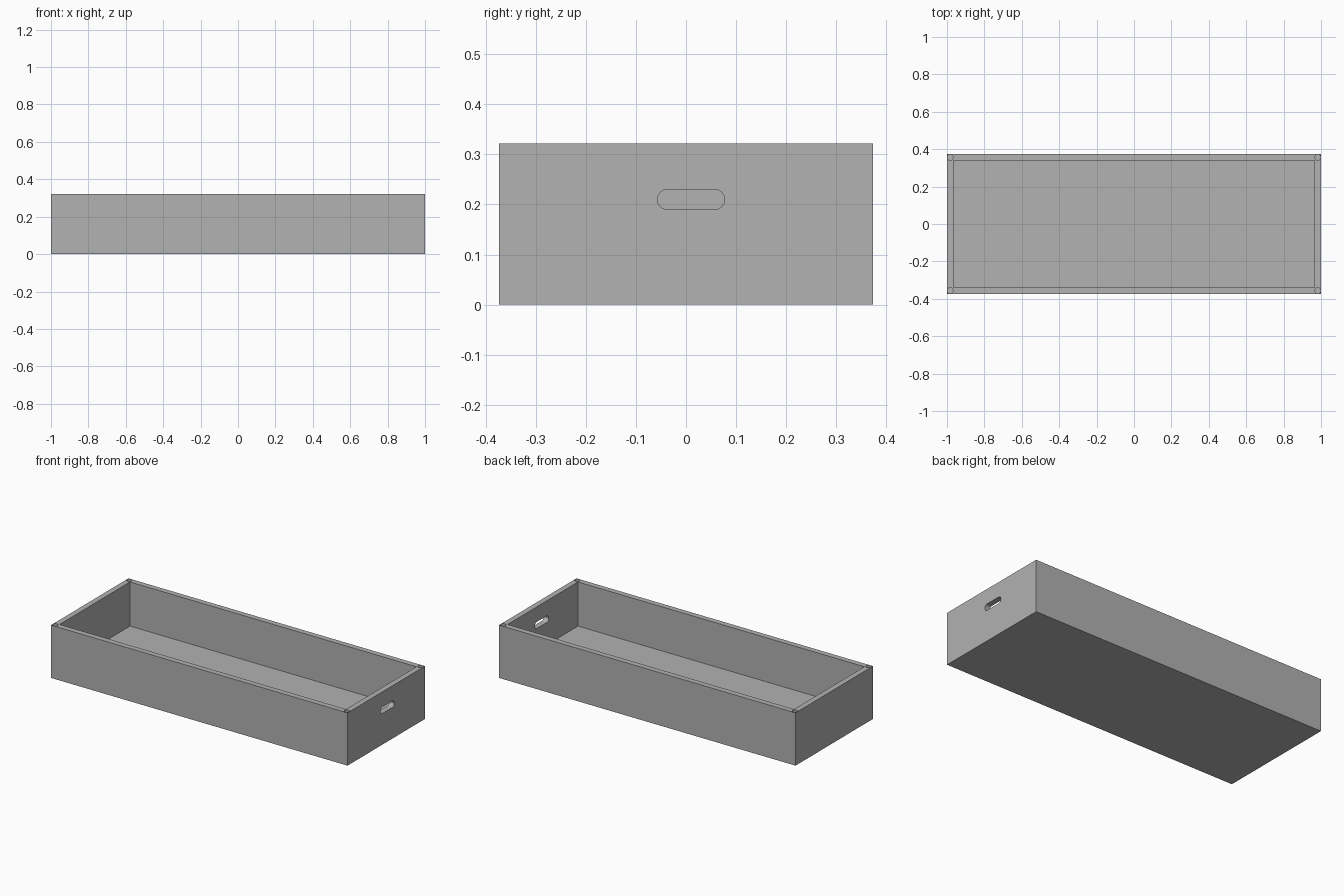
import bpy
import bmesh
import math
from mathutils import Matrix, Vector

old = bpy.data.objects.get("Cube")
if old:
    bpy.data.objects.remove(old, do_unlink=True)

LENGTH, WIDTH, HEIGHT = 2.0, 0.746, 0.322
WALL, FLOOR = 0.034, 0.053
HOLE_RADIUS, HOLE_DEPTH = 0.0155, 0.04

grey = bpy.data.materials.new("plain grey")
grey.use_nodes = True
colour = (0.445, 0.445, 0.445, 1)
grey.diffuse_color = colour
grey.node_tree.nodes["Principled BSDF"].inputs["Base Color"].default_value = colour


def finish(name, bm):
    mesh = bpy.data.meshes.new(name)
    bmesh.ops.recalc_face_normals(bm, faces=bm.faces)
    bm.to_mesh(mesh)
    bm.free()
    mesh.materials.append(grey)
    obj = bpy.data.objects.new(name, mesh)
    bpy.context.collection.objects.link(obj)
    return obj


def box(name, size, centre):
    bm = bmesh.new()
    bmesh.ops.create_cube(bm, size=1, matrix=Matrix.Translation(centre) @ Matrix.Diagonal((*size, 1)))
    return finish(name, bm)


def cylinder(name, radius, depth, centre):
    bm = bmesh.new()
    bmesh.ops.create_cone(bm, cap_ends=True, segments=32, radius1=radius, radius2=radius,
                          depth=depth, matrix=Matrix.Translation(centre))
    return finish(name, bm)


def slot(name, radius, half_straight, centre, depth):
    """Rounded slot running along y, extruded along x."""
    bm = bmesh.new()
    verts = []
    steps = 16
    for side, start in ((1, -math.pi / 2), (-1, math.pi / 2)):
        for i in range(steps + 1):
            a = start + math.pi * i / steps
            offset = Vector((-depth / 2, side * half_straight + radius * math.cos(a), radius * math.sin(a)))
            verts.append(bm.verts.new(Vector(centre) + offset))
    face = bm.faces.new(verts)
    new = bmesh.ops.extrude_face_region(bm, geom=[face])["geom"]
    bmesh.ops.translate(bm, vec=(depth, 0, 0), verts=[v for v in new if isinstance(v, bmesh.types.BMVert)])
    return finish(name, bm)


# Solid block for the tray
tray = box("tray", (LENGTH, WIDTH, HEIGHT), (0, 0, HEIGHT / 2))

# Cutters: open interior, one grip slot, four blind corner holes
cutters = [
    box("interior_cutter", (LENGTH - 2 * WALL, WIDTH - 2 * WALL, HEIGHT), (0, 0, FLOOR + HEIGHT / 2)),
    slot("grip_slot_cutter", 0.02, 0.047, (LENGTH / 2 - WALL / 2, 0.01, 0.21), WALL * 3),
]
for sx in (-1, 1):
    for sy in (-1, 1):
        cutters.append(cylinder("corner_hole_cutter", HOLE_RADIUS, HOLE_DEPTH * 2,
                                (sx * (LENGTH / 2 - WALL / 2), sy * (WIDTH / 2 - WALL / 2), HEIGHT)))

bpy.context.view_layer.objects.active = tray
for cutter in cutters:
    cutter.hide_render = True
    mod = tray.modifiers.new(cutter.name, 'BOOLEAN')
    mod.operation = 'DIFFERENCE'
    mod.solver = 'EXACT'
    mod.object = cutter
    bpy.ops.object.modifier_apply(modifier=mod.name)
    bpy.data.objects.remove(cutter, do_unlink=True)

# Smooth the slot and hole walls, keep the box edges sharp
bpy.ops.object.select_all(action='DESELECT')
tray.select_set(True)
bpy.ops.object.shade_smooth_by_angle(angle=math.radians(30))
